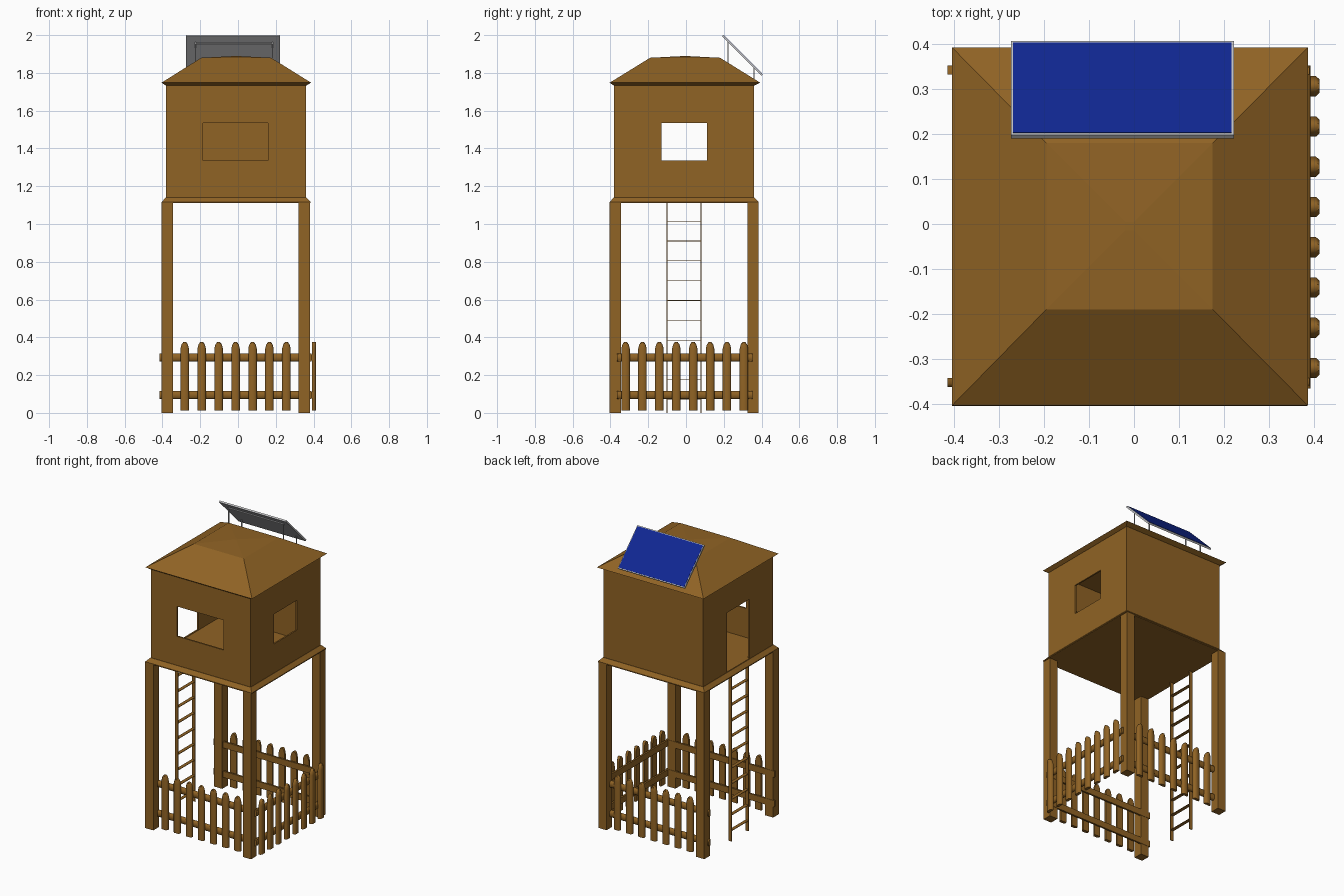
import bpy, bmesh, math
from mathutils import Matrix, Vector

if "Cube" in bpy.data.objects:
    bpy.data.objects.remove(bpy.data.objects["Cube"])


def mat(name, rgb):
    m = bpy.data.materials.new(name)
    m.diffuse_color = (*rgb, 1)
    m.use_nodes = True
    m.node_tree.nodes["Principled BSDF"].inputs["Base Color"].default_value = m.diffuse_color
    return m


WOOD = mat("brown_wood", (0.28, 0.125, 0.018))
BLUE = mat("solar_blue", (0.005, 0.02, 0.29))
GREY = mat("light_grey_metal", (0.55, 0.55, 0.56))


def finish(name, bm, m, smooth=False):
    bmesh.ops.recalc_face_normals(bm, faces=bm.faces)
    me = bpy.data.meshes.new(name)
    bm.to_mesh(me)
    bm.free()
    me.materials.append(m)
    ob = bpy.data.objects.new(name, me)
    bpy.context.collection.objects.link(ob)
    if smooth:
        bpy.ops.object.select_all(action='DESELECT')
        ob.select_set(True)
        bpy.context.view_layer.objects.active = ob
        bpy.ops.object.shade_smooth_by_angle(angle=math.radians(60))
    return ob


def loft(bm, rings):
    """Skin a list of equal-length point rings and cap both ends."""
    vs = [[bm.verts.new(p) for p in r] for r in rings]
    n = len(vs[0])
    for a, b in zip(vs, vs[1:]):
        for i in range(n):
            j = (i + 1) % n
            bm.faces.new((a[i], a[j], b[j], b[i]))
    bm.faces.new(vs[0])
    bm.faces.new(vs[-1])


def rect(x0, x1, y0, y1, z):
    return [(x0, y0, z), (x1, y0, z), (x1, y1, z), (x0, y1, z)]


def box(name, x, y, z, m):
    bm = bmesh.new()
    loft(bm, [rect(*x, *y, z[0]), rect(*x, *y, z[1])])
    return finish(name, bm, m)


# Legs
for sx, x in (("left", (-.405, -.345)), ("right", (.32, .38))):
    for sy, y in (("front", (-.405, -.345)), ("back", (.325, .385))):
        box(f"{sy}_{sx}_leg", x, y, (0, 1.112), WOOD)

# Floor slab with sloping edge
bm = bmesh.new()
loft(bm, [rect(-.405, .385, -.405, .385, 1.11),
          rect(-.405, .385, -.405, .385, 1.116),
          rect(-.382, .362, -.382, .362, 1.14)])
finish("floor", bm, WOOD)

# Roof: undercut eave, hipped slopes and a nearly flat cap
bm = bmesh.new()
loft(bm, [rect(-.382, .362, -.382, .362, 1.733),
          rect(-.405, .387, -.404, .393, 1.748),
          rect(-.195, .175, -.19, .18, 1.88),
          rect(-.02, 0, -.015, .005, 1.889)])
finish("roof", bm, WOOD)


def wall(name, axis, pos, span, z, hole=None, t=.01):
    """Thin wall across `axis` at pos..pos+t, with an optional opening (u0,u1,z0,z1)."""
    def put(u, d, h):
        return (d, u, h) if axis == 'x' else (u, d, h)

    def ring(u0, u1, z0, z1, d):
        return [bm.verts.new(put(u, d, h)) for u, h in
                ((u0, z0), (u1, z0), (u1, z1), (u0, z1))]

    bm = bmesh.new()
    loops = [ring(*span, *z, pos), ring(*span, *z, pos + t)]
    if hole:
        loops += [ring(*hole, pos + t), ring(*hole, pos), loops[0]]
    else:
        bm.faces.new(loops[0])
        bm.faces.new(loops[1])
    for a, b in zip(loops, loops[1:]):
        for i in range(4):
            j = (i + 1) % 4
            bm.faces.new((a[i], a[j], b[j], b[i]))
    finish(name, bm, WOOD)


# Cabin walls with two windows and a doorway
Z = (1.14, 1.735)
wall("front_wall", 'y', -.38, (-.38, .36), Z, (-.185, .16, 1.335, 1.535))
wall("back_wall", 'y', .35, (-.38, .36), Z)
wall("right_wall", 'x', .35, (-.37, .35), Z, (-.13, .11, 1.335, 1.535))
wall("left_wall", 'x', -.38, (-.37, .35), Z, (-.13, .11, 1.143, 1.54))


def section(w, d):
    """Half-width w, depth d, rounded on the outward side."""
    return [(-w, 0), (w, 0), (w, d * .6), (w * .65, d), (-w * .65, d), (-w, d * .6)]


def fence(side, u, n, centres, rail_span, rail_n):
    """Picket fence running along u, facing outward along n."""
    u, n, up = Vector(u), Vector(n), Vector((0, 0, 1))
    for k, h in enumerate((.095, .293)):
        bm = bmesh.new()
        loft(bm, [[u * s + n * (rail_n + d) + up * (h + w) for w, d in section(.021, .02)]
                  for s in rail_span])
        finish(f"{side}_fence_rail_{k + 1}", bm, WOOD, True)
    bm = bmesh.new()
    for c in centres:
        loft(bm, [[u * (c + w * s) + n * (rail_n + .0195 + d) + up * z
                   for w, d in section(.0225, .0205)]
                  for z, s in ((.013, 1), (.34, 1), (.362, .75), (.375, .35))])
    finish(f"{side}_fence_pickets", bm, WOOD, True)


# Fences on the front, back and right; the ladder side stays open
seven = [-.282 + .0897 * i for i in range(7)]
eight = [-.32 + .0895 * i for i in range(8)]
fence("front", (1, 0, 0), (0, -1, 0), seven, (-.415, .39), .343)
fence("back", (1, 0, 0), (0, 1, 0), seven, (-.415, .39), .333)
fence("right", (0, 1, 0), (1, 0, 0), eight, (-.366, .352), .373)

# Ladder below the door
for name, y in (("front", -.10), ("back", .08)):
    box(f"{name}_ladder_rail", (-.395, -.372), (y - .002, y + .002), (0, 1.112), WOOD)
for i in range(10):
    z = .07 + .105 * i
    box(f"ladder_rung_{i + 1}", (-.395, -.372), (-.10, .08), (z - .0015, z + .0015), WOOD)

# Solar panel, tilted towards the back
tilt = Matrix.Translation((-.026, .299, 1.893)) @ Matrix.Rotation(-math.pi / 4, 4, 'X')
frame = box("solar_panel_frame", (-.248, .248), (-.148, .148), (-.006, .005), GREY)
cells = box("solar_panel_cells", (-.243, .243), (-.142, .142), (.004, .0065), BLUE)
for ob in (frame, cells):
    ob.data.transform(tilt)

# Panel posts and cross bar
for sx, x in (("left", -.225), ("right", .182)):
    for sy, y, z in (("upper", .222, (1.85, 1.965)), ("lower", .36, (1.76, 1.828))):
        box(f"panel_{sy}_{sx}_post", (x - .003, x + .003), (y - .003, y + .003), z, GREY)
box("panel_cross_bar", (-.225, .182), (.219, .225), (1.952, 1.958), GREY)
